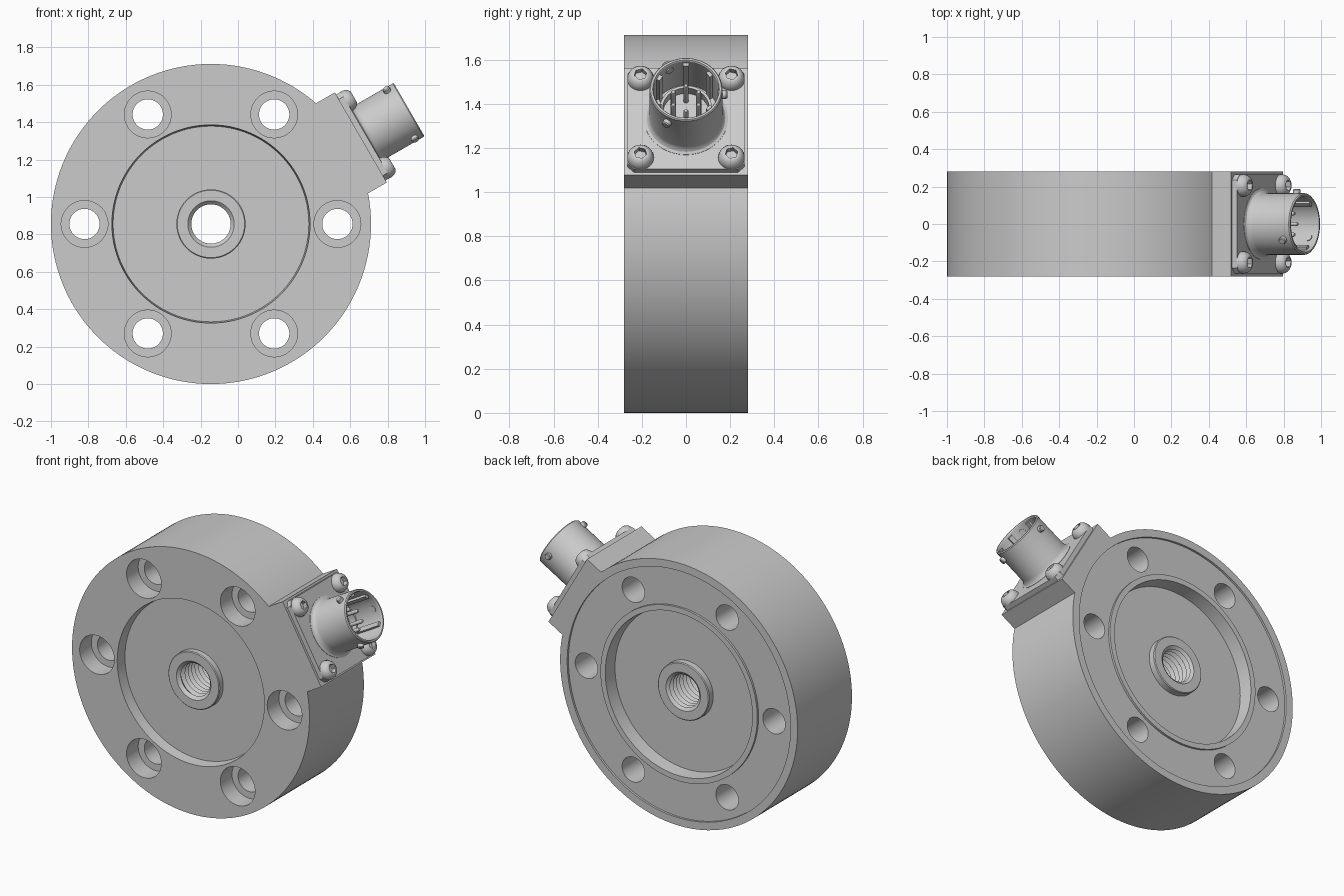
import bpy, bmesh
from math import sin, cos, pi, radians
from mathutils import Matrix, Vector

if "Cube" in bpy.data.objects:
    bpy.data.objects.remove(bpy.data.objects["Cube"])

R = 0.8556
CENTRE = Matrix.Translation((-0.1445, 0, R))


def frame(x, y, z):
    return CENTRE @ Matrix((x, y, z)).transposed().to_4x4()


a30 = radians(30)
# disc frame: local Z runs along world +y
DISC = frame((1, 0, 0), (0, 0, -1), (0, 1, 0))
# connector frame: local Z points out radially, 30 degrees up; local X is world y
CONN = frame((0, 1, 0), (-sin(a30), 0, cos(a30)), (cos(a30), 0, sin(a30)))


def finish(bm, name):
    bmesh.ops.remove_doubles(bm, verts=bm.verts, dist=1e-5)
    bmesh.ops.recalc_face_normals(bm, faces=bm.faces)
    mesh = bpy.data.meshes.new(name)
    bm.to_mesh(mesh)
    bm.free()
    ob = bpy.data.objects.new(name, mesh)
    bpy.context.collection.objects.link(ob)
    return ob


def lathe(name, profile, mats, segs=32, closed=False):
    """Turn a (radius, height) profile round local Z, once per matrix."""
    bm = bmesh.new()
    n = len(profile)
    for m in mats:
        rings = [[bm.verts.new(m @ Vector((r * cos(2 * pi * i / segs), r * sin(2 * pi * i / segs), h)))
                  for r, h in profile] for i in range(segs)]
        for i in range(segs):
            p, q = rings[i], rings[(i + 1) % segs]
            for j in range(n if closed else n - 1):
                k = (j + 1) % n
                bm.faces.new((p[j], q[j], q[k], p[k]))
    return finish(bm, name)


def prism(name, pts, h0, h1, mats):
    """Extrude a flat outline along local Z, once per matrix."""
    bm = bmesh.new()
    n = len(pts)
    for m in mats:
        lo = [bm.verts.new(m @ Vector((x, y, h0))) for x, y in pts]
        hi = [bm.verts.new(m @ Vector((x, y, h1))) for x, y in pts]
        bm.faces.new(lo[::-1])
        bm.faces.new(hi)
        for i in range(n):
            k = (i + 1) % n
            bm.faces.new((lo[i], lo[k], hi[k], hi[i]))
    return finish(bm, name)


def boolean(ob, tool, op):
    mod = ob.modifiers.new(op, 'BOOLEAN')
    mod.operation, mod.object, mod.solver = op, tool, 'EXACT'
    bpy.context.view_layer.objects.active = ob
    bpy.ops.object.modifier_apply(modifier=mod.name)
    bpy.data.objects.remove(tool, do_unlink=True)


def spots(base, radius, count, start=0.0):
    return [base @ Matrix.Rotation(start + 2 * pi * i / count, 4, 'Z') @ Matrix.Translation((radius, 0, 0))
            for i in range(count)]


# disc body: outer wall, shallow back channel, both pockets, hubs and threaded bore
thread = []
pitch = 0.034
for i in range(13):
    h = 0.221 - i * pitch
    thread += [(0.105, h), (0.124, h - pitch / 2)]
profile = ([(R, -0.28), (R, 0.28), (0.805, 0.28), (0.805, 0.266), (0.565, 0.266), (0.565, 0.28),
            (0.53, 0.28), (0.523, 0.19), (0.185, 0.19), (0.185, 0.23), (0.18, 0.235), (0.124, 0.235)]
           + thread
           + [(0.105, -0.23), (0.124, -0.25), (0.18, -0.25), (0.185, -0.245), (0.185, -0.21),
              (0.523, -0.21), (0.53, -0.28)])
body = lathe("disc_body", profile, [DISC], 128, True)

# flat lug that carries the connector
lug = prism("lug", [(-0.28, -0.278), (0.28, -0.278), (0.28, 0.278), (-0.28, 0.278)], 0.807, 0.925, [CONN])
boolean(body, lug, 'UNION')

# six counterbored mounting holes
holes = lathe("mounting_holes", [(0, -0.4), (0.125, -0.4), (0.125, -0.16), (0.081, -0.16), (0.081, 0.4), (0, 0.4)],
              spots(DISC, 0.676, 6), 48)
boolean(body, holes, 'DIFFERENCE')

# connector flange with clipped corners
s, c = 0.265, 0.235
prism("connector_flange", [(-c, -s), (c, -s), (s, -c), (s, c), (c, s), (-c, s), (-s, c), (-s, -c)],
      0.92, 0.955, [CONN])

# connector shell with flared foot
lathe("connector_shell", [(0.19, 0.95), (0.19, 0.957), (0.178, 0.962), (0.169, 0.973), (0.165, 0.99),
                          (0.165, 1.217), (0.160, 1.223), (0.151, 1.223), (0.147, 1.217), (0.147, 0.95)],
      [CONN], 64, True)

# insert with raised ring, contact pins and key ridges inside the shell
lathe("connector_insert", [(0, 0.952), (0.149, 0.952), (0.149, 1.0), (0.118, 1.0), (0.118, 1.05),
                           (0.105, 1.05), (0.105, 1.0), (0, 1.0)], [CONN], 48)
lathe("contact_pins", [(0, 0.99), (0.012, 0.99), (0.012, 1.13), (0.008, 1.14), (0, 1.143)],
      spots(CONN, 0.066, 6, pi / 6), 12)
prism("key_ridges", [(0.13, -0.014), (0.149, -0.014), (0.149, 0.014), (0.13, 0.014)], 0.99, 1.205,
      [CONN @ Matrix.Rotation(radians(a), 4, 'Z') for a in (90, 40, 150, 205, 320)])

# three bayonet pins through the shell wall
lathe("bayonet_pins", [(0, 0.142), (0.02, 0.142), (0.02, 0.182), (0.016, 0.187), (0, 0.187)],
      [CONN @ Matrix.Translation((0, 0, 1.172)) @ Matrix.Rotation(2 * pi * i / 3, 4, 'Z')
       @ Matrix.Rotation(pi / 2, 4, 'Y') for i in range(3)], 20)

# four button-head screws with hex sockets
corners = spots(CONN, 0.206 * 2 ** 0.5, 4, pi / 4)
screws = lathe("flange_screws", [(0, 0.95), (0.06, 0.95), (0.06, 0.963), (0.056, 0.978), (0.048, 0.991),
                                 (0.038, 0.999), (0.032, 1.001), (0, 1.001)], corners, 32)
sockets = lathe("hex_sockets", [(0, 0.972), (0.029, 0.972), (0.029, 1.03), (0, 1.03)], corners, 6)
boolean(screws, sockets, 'DIFFERENCE')

# smooth curved walls, keep edges crisp
for ob in bpy.context.scene.objects:
    bpy.ops.object.select_all(action='DESELECT')
    ob.select_set(True)
    bpy.context.view_layer.objects.active = ob
    bpy.ops.object.shade_smooth_by_angle(angle=radians(28))
